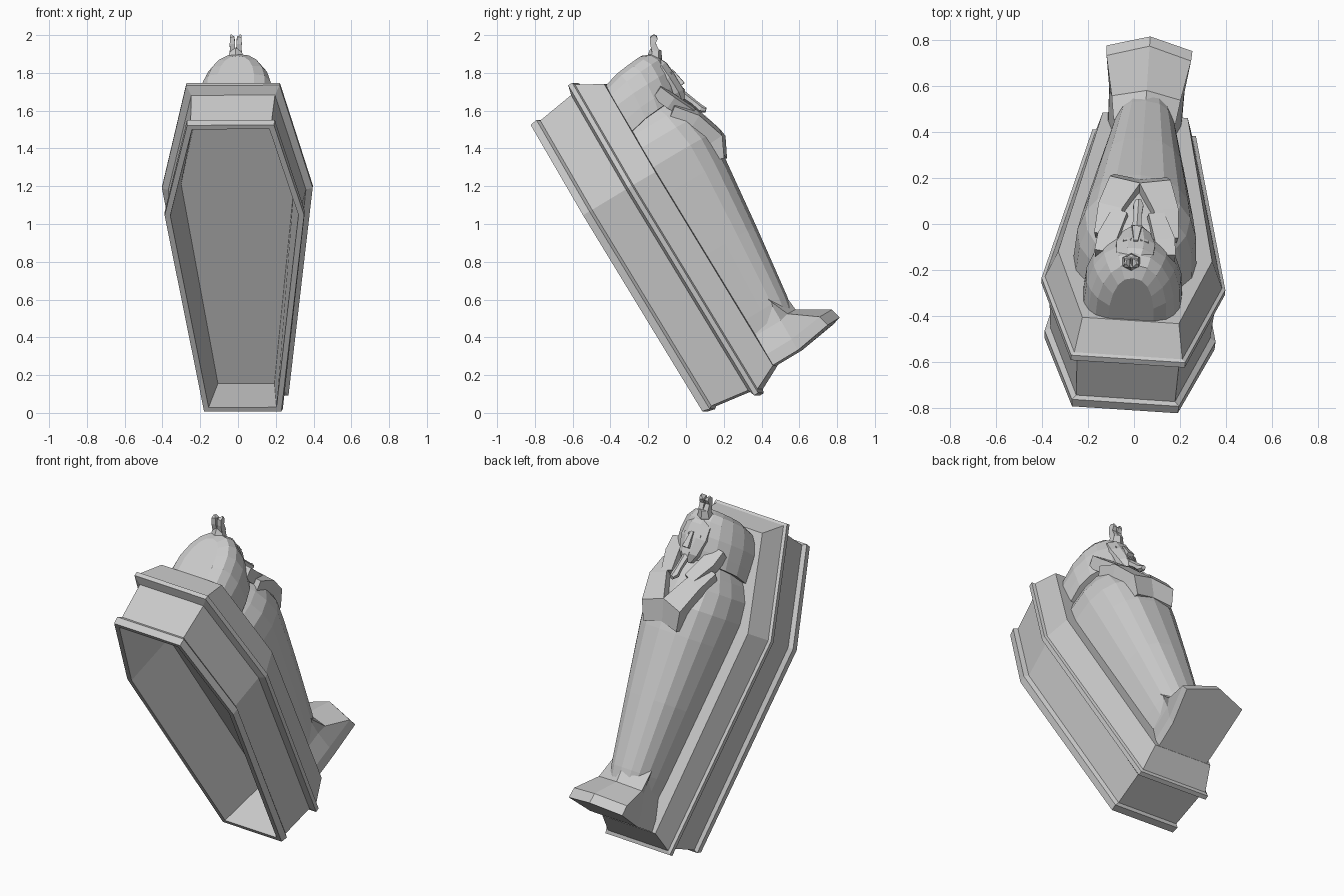
import bpy, bmesh, math
from mathutils import Vector, Matrix

cube = bpy.data.objects.get("Cube")
if cube:
    bpy.data.objects.remove(cube)

stone = bpy.data.materials.new("grey stone")
stone.use_nodes = True
stone.diffuse_color = (0.6, 0.6, 0.6, 1)
stone.node_tree.nodes["Principled BSDF"].inputs["Base Color"].default_value = (0.6, 0.6, 0.6, 1)

# Leaning frame: across, along (foot to head) and outward (floor to lid)
along = Vector((-0.0365, -0.513, 0.857)).normalized()
outward = Vector((0.055, 0.857, 0.515))
outward = (outward - along * outward.dot(along)).normalized()
across = along.cross(outward)
LEAN = Matrix((across, along, outward)).transposed().to_4x4()
LEAN.translation = Vector((0.025, 0.10, 0.008))
UPRIGHT = Matrix.Identity(4)


def loft(name, rings, frame=LEAN):
    """Skin a list of equal-length closed rings and cap both ends."""
    bm = bmesh.new()
    loops = [[bm.verts.new(frame @ Vector(p)) for p in ring] for ring in rings]
    for a, b in zip(loops, loops[1:]):
        for i in range(len(a)):
            j = (i + 1) % len(a)
            bm.faces.new((a[i], a[j], b[j], b[i]))
    bm.faces.new(loops[0])
    bm.faces.new(loops[-1])
    bmesh.ops.recalc_face_normals(bm, faces=bm.faces)
    mesh = bpy.data.meshes.new(name)
    bm.to_mesh(mesh)
    bm.free()
    mesh.materials.append(stone)
    obj = bpy.data.objects.new(name, mesh)
    bpy.context.collection.objects.link(obj)
    return obj


def coffin_ring(foot, head, foot_half, shoulder_half, head_half, depth):
    right = [(foot_half, foot), (shoulder_half, 1.21), (head_half, head)]
    left = [(-x, s) for x, s in reversed(right)]
    return [(x, s, depth) for x, s in right + left]


def arch_ring(s, half, top, power=0.75, base=0.43, lean=0.0, count=10):
    """Arched section: power below 1 is boxier, lean bows the top along."""
    ring = []
    for i in range(count + 1):
        a = math.pi * i / count
        c, n = math.cos(a), max(math.sin(a), 0)
        h = n ** power
        ring.append((half * math.copysign(abs(c) ** power, c), s + lean * math.sqrt(h),
                     base + (top - base) * h))
    return ring


def foot_ring(s, half, top, drop, lean):
    """Flared section with square corners and a low middle ridge."""
    right = [(half * 0.86, s, 0.43), (half * 0.88, s, 0.6),
             (half, s + lean * 0.8, top - drop)]
    left = [(-x, t, d) for x, t, d in reversed(right)]
    return right + [(0, s + lean, top)] + left


def bar(name, stations, up=(0, 0, 1), sides=4, frame=LEAN):
    """Tapered bar through stations of (point, half width, half height)."""
    pts = [Vector(s[0]) for s in stations]
    rings = []
    for i, (p, w, h) in enumerate(stations):
        t = (pts[min(i + 1, len(pts) - 1)] - pts[max(i - 1, 0)]).normalized()
        side = t.cross(Vector(up)).normalized()
        top = side.cross(t)
        k = 1 / math.cos(math.pi / sides)
        ang = [(2 * j + 1) * math.pi / sides for j in range(sides)]
        rings.append([pts[i] + side * w * k * math.cos(a) + top * h * k * math.sin(a) for a in ang])
    return loft(name, rings, frame)


# Hollow coffin: recess, back rim, walls, lid rim, then the sloping lid
loft("coffin", [
    coffin_ring(-0.02, 1.775, 0.15, 0.3, 0.175, 0.32),
    coffin_ring(0.025, 1.742, 0.18, 0.34, 0.205, 0.0),
    coffin_ring(0.0, 1.767, 0.205, 0.37, 0.23, 0.0),
    coffin_ring(-0.01, 1.775, 0.21, 0.372, 0.233, 0.04),
    coffin_ring(0.0, 1.762, 0.195, 0.348, 0.215, 0.055),
    coffin_ring(-0.03, 1.793, 0.205, 0.365, 0.222, 0.265),
    coffin_ring(-0.07, 1.845, 0.225, 0.4, 0.248, 0.28),
    coffin_ring(-0.07, 1.845, 0.225, 0.4, 0.248, 0.305),
    coffin_ring(-0.05, 1.83, 0.21, 0.385, 0.235, 0.312),
    coffin_ring(0.016, 1.753, 0.185, 0.335, 0.21, 0.445)])

# Wrapped body and jutting feet
loft("feet", [
    foot_ring(0.018, 0.187, 0.87, 0.065, 0.04),
    foot_ring(0.085, 0.184, 0.855, 0.065, 0.03),
    foot_ring(0.2, 0.15, 0.69, 0.04, 0.015),
    foot_ring(0.33, 0.135, 0.68, 0.08, 0.0)])
loft("body", [
    arch_ring(0.21, 0.13, 0.67),
    arch_ring(0.3, 0.146, 0.688),
    arch_ring(0.7, 0.2, 0.738),
    arch_ring(1.08, 0.25, 0.78),
    arch_ring(1.24, 0.268, 0.79),
    arch_ring(1.36, 0.253, 0.765),
    arch_ring(1.44, 0.21, 0.745),
    arch_ring(1.5, 0.16, 0.71)])

# Head cloth, flaring over the shoulders
loft("head_cloth", [
    arch_ring(1.46, 0.215, 0.725, 0.85, lean=0.04),
    arch_ring(1.53, 0.215, 0.745, 0.85, lean=0.03),
    arch_ring(1.62, 0.21, 0.76, 0.85, lean=0.02),
    arch_ring(1.68, 0.187, 0.762, 0.85, lean=0.04),
    arch_ring(1.72, 0.155, 0.735, 0.85, lean=0.045),
    arch_ring(1.742, 0.1, 0.68, 0.85, lean=0.045)])

# Face, nose, mouth and beard
bar("face", [((0, 1.475, 0.73), 0.03, 0.035), ((0, 1.52, 0.735), 0.06, 0.045),
             ((0, 1.61, 0.735), 0.085, 0.045), ((0, 1.68, 0.73), 0.08, 0.045),
             ((0, 1.72, 0.71), 0.05, 0.04)], sides=8)
bar("nose", [((0, 1.545, 0.78), 0.02, 0.022), ((0, 1.64, 0.775), 0.009, 0.01)])
bar("mouth", [((-0.025, 1.52, 0.773), 0.008, 0.01), ((0.025, 1.52, 0.773), 0.008, 0.01)])
bar("beard", [((0, 1.5, 0.76), 0.02, 0.02), ((0, 1.43, 0.79), 0.018, 0.016),
              ((0, 1.385, 0.805), 0.022, 0.018), ((0, 1.365, 0.825), 0.012, 0.012)], sides=6)

# Crossed arms, hanging cloth panels and eyes, mirrored
for word, m in (("left", 1), ("right", -1)):
    bar(word + "_forearm", [((m * 0.04, 1.12, 0.76), 0.08, 0.025),
                            ((m * 0.065, 1.22, 0.797), 0.07, 0.04),
                            ((m * 0.115, 1.35, 0.75), 0.055, 0.045),
                            ((m * 0.14, 1.45, 0.675), 0.04, 0.035)])
    bar(word + "_cloth_panel", [((m * 0.135, 1.58, 0.66), 0.04, 0.035),
                                ((m * 0.12, 1.5, 0.695), 0.045, 0.035),
                                ((m * 0.075, 1.38, 0.755), 0.035, 0.03)])
    bar(word + "_eye", [((m * 0.02, 1.625, 0.777), 0.008, 0.005),
                        ((m * 0.055, 1.625, 0.768), 0.006, 0.005)])

# Brow ornament: a small base with twin rearing heads
cx = -0.012
bar("ornament_base", [((cx, -0.18, 1.83), 0.03, 0.035), ((cx, -0.165, 1.885), 0.038, 0.034),
                      ((cx, -0.16, 1.925), 0.03, 0.025)], up=(0, 1, 0), sides=6, frame=UPRIGHT)
for word, m in (("left", 1), ("right", -1)):
    bar(word + "_ornament_head", [((cx + m * 0.016, -0.16, 1.91), 0.015, 0.02),
                                  ((cx + m * 0.018, -0.175, 1.955), 0.014, 0.015),
                                  ((cx + m * 0.018, -0.17, 1.985), 0.012, 0.02),
                                  ((cx + m * 0.026, -0.165, 2.0), 0.005, 0.008)],
        up=(0, 1, 0), frame=UPRIGHT)
